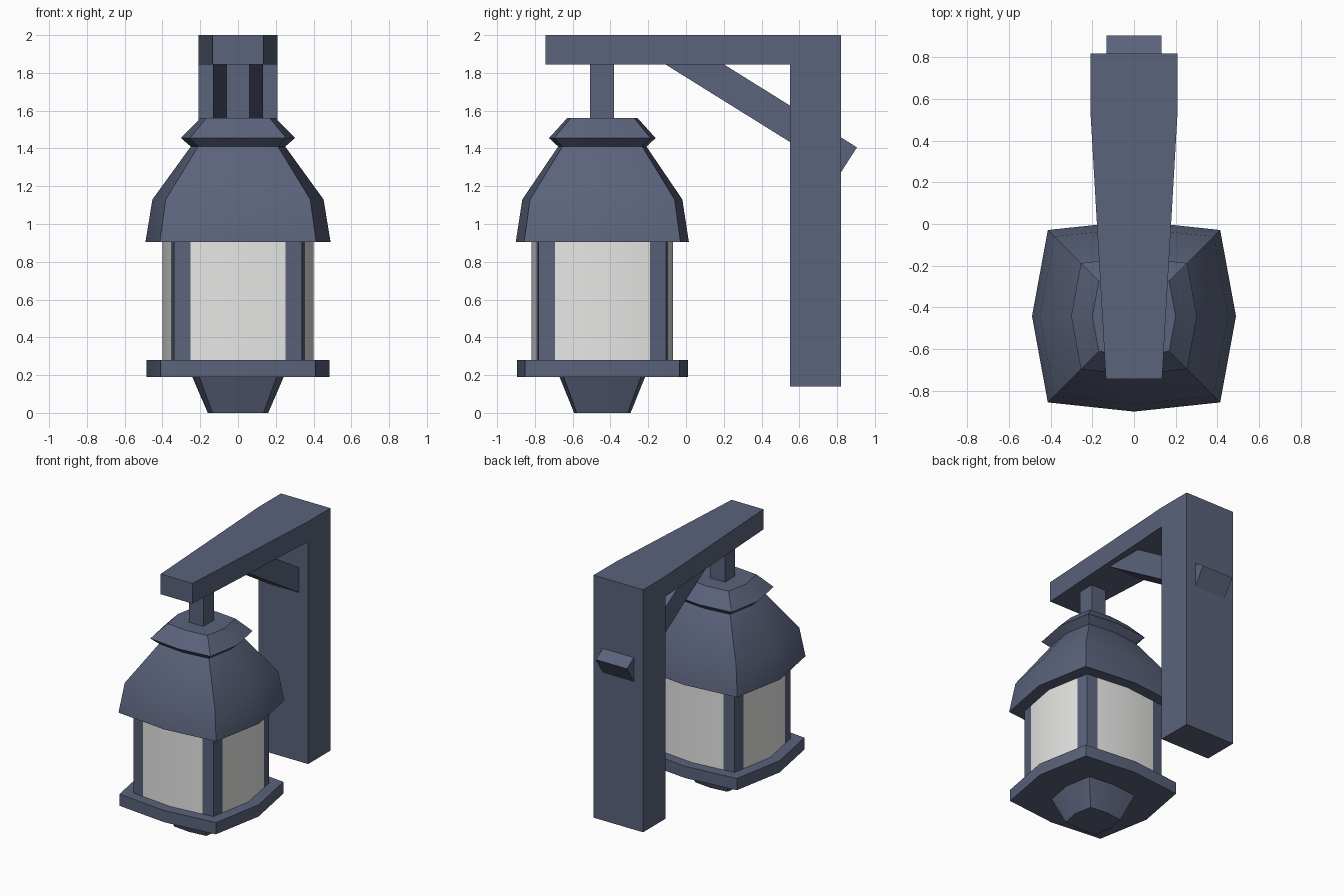
import bpy, bmesh, math

if "Cube" in bpy.data.objects:
    bpy.data.objects.remove(bpy.data.objects["Cube"])

CY = -0.443                      # lantern axis in y


def material(name, rgb):
    m = bpy.data.materials.new(name)
    m.diffuse_color = (*rgb, 1.0)
    m.use_nodes = True
    m.node_tree.nodes["Principled BSDF"].inputs["Base Color"].default_value = m.diffuse_color
    return m


metal = material("slate_blue_metal", (0.105, 0.125, 0.20))
glass = material("frosted_glass", (0.80, 0.80, 0.79))


def finish(name, bm, mats, smooth=False):
    bmesh.ops.recalc_face_normals(bm, faces=bm.faces[:])
    me = bpy.data.meshes.new(name)
    bm.to_mesh(me)
    bm.free()
    for m in mats:
        me.materials.append(m)
    ob = bpy.data.objects.new(name, me)
    bpy.context.collection.objects.link(ob)
    if smooth:
        bpy.ops.object.select_all(action='DESELECT')
        ob.select_set(True)
        bpy.context.view_layer.objects.active = ob
        bpy.ops.object.shade_smooth_by_angle(angle=math.radians(32))
    return ob


def outline(s, strip=None):
    """Bulged square: four corners, four pushed-out mid points, optional corner strips."""
    c, mx, my = 0.845 * s, s, 0.935 * s
    corners = [(c, -c), (c, c), (-c, c), (-c, -c)]
    mids = [(mx, 0), (0, my), (-mx, 0), (0, -my)]
    pts = []
    for i in range(4):
        a, m, b = corners[i], mids[i], corners[(i + 1) % 4]
        mix = lambda p, q, t: (p[0] + (q[0] - p[0]) * t, p[1] + (q[1] - p[1]) * t)
        pts += [a, mix(a, m, strip), m, mix(b, m, strip)] if strip else [a, m]
    return pts


def loft(name, sections, strip=None):
    """Stack outlines of given (z, size); with strips, faces between them become glass."""
    bm = bmesh.new()
    rings = [[bm.verts.new((x, y + CY, z)) for x, y in outline(s, strip)]
             for z, s in sections]
    n = len(rings[0])
    for lo, hi in zip(rings, rings[1:]):
        for i in range(n):
            j = (i + 1) % n
            f = bm.faces.new((lo[i], lo[j], hi[j], hi[i]))
            if strip and i % 4 in (1, 2):
                f.material_index = 1
    bm.faces.new(rings[0])
    bm.faces.new(rings[-1])
    return finish(name, bm, [metal, glass] if strip else [metal], True)


def prism(name, profile, axis, lo, hi):
    """Extrude a 2D profile: axis 'x' takes (y, z) points, axis 'z' takes (x, y) points."""
    place = (lambda p, t: (t, *p)) if axis == 'x' else (lambda p, t: (*p, t))
    bm = bmesh.new()
    a = [bm.verts.new(place(p, lo)) for p in profile]
    b = [bm.verts.new(place(p, hi)) for p in profile]
    bm.faces.new(a)
    bm.faces.new(b)
    for i in range(len(a)):
        j = (i + 1) % len(a)
        bm.faces.new((a[i], a[j], b[j], b[i]))
    return finish(name, bm, [metal])


# Lantern
loft("bottom_finial", [(0.0, 0.16), (0.19, 0.242)])
loft("base_plate", [(0.19, 0.484), (0.28, 0.484)])
loft("glass_body", [(0.28, 0.40), (0.905, 0.40)], strip=0.255)
loft("roof", [(0.905, 0.49), (1.13, 0.453), (1.41, 0.25)])
loft("roof_cap", [(1.41, 0.25), (1.455, 0.302), (1.56, 0.20)])

# Hanger between cap and arm
prism("hanger", [(-0.062, -0.508), (0.062, -0.508), (0.062, -0.382), (-0.062, -0.382)],
      'z', 1.56, 1.846)

# Wall post, tapered arm and diagonal brace poking through the post
prism("wall_post", [(0.55, 0.14), (0.82, 0.14), (0.82, 2.0), (0.55, 2.0)], 'x', -0.21, 0.21)
prism("arm", [(-0.135, -0.745), (0.135, -0.745), (0.21, 0.55), (-0.21, 0.55)],
      'z', 1.845, 2.0)
prism("brace", [(-0.125, 1.855), (0.817, 1.268), (0.905, 1.406), (-0.037, 1.993)],
      'x', -0.132, 0.132)
